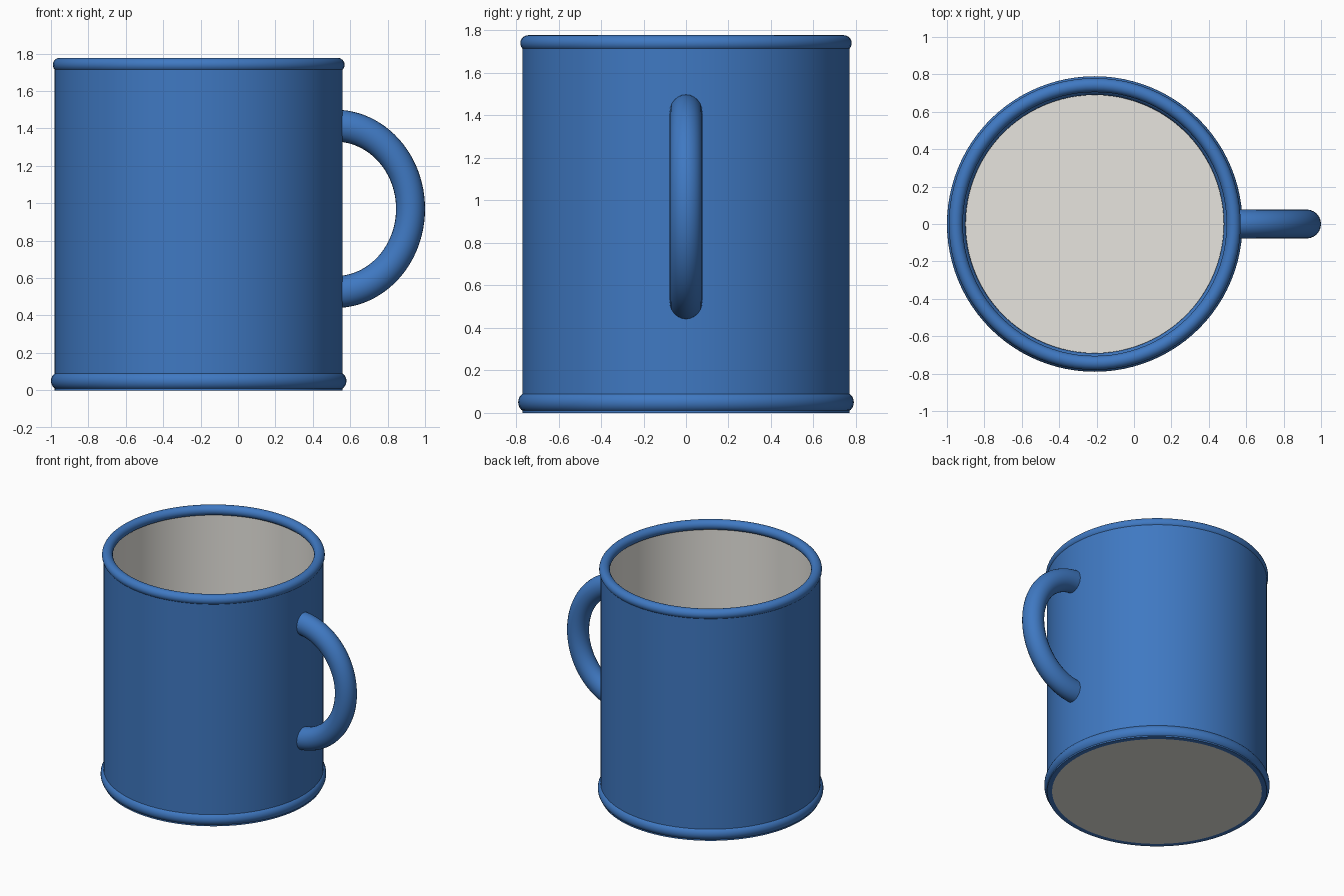
import bpy, bmesh, math
from math import sin, cos, pi

if "Cube" in bpy.data.objects:
    bpy.data.objects.remove(bpy.data.objects["Cube"])

CX = -0.21      # axis of the cup
SEG = 96


def material(name, rgb):
    m = bpy.data.materials.new(name)
    m.diffuse_color = (*rgb, 1)
    m.use_nodes = True
    m.node_tree.nodes["Principled BSDF"].inputs["Base Color"].default_value = m.diffuse_color
    return m


blue = material("blue enamel", (0.05, 0.19, 0.54))
white = material("warm white", (0.85, 0.83, 0.78))


def finish(name, bm, mat):
    me = bpy.data.meshes.new(name)
    bm.to_mesh(me)
    bm.free()
    me.materials.append(mat)
    ob = bpy.data.objects.new(name, me)
    bpy.context.collection.objects.link(ob)
    bpy.context.view_layer.objects.active = ob
    ob.select_set(True)
    bpy.ops.object.shade_smooth_by_angle(angle=math.radians(40))
    ob.select_set(False)
    return ob


def lathe(name, profile, mat, closed=False):
    """Revolve (radius, z) points; radius 0 makes a closed centre."""
    bm = bmesh.new()
    rings = []
    for r, z in profile:
        if r == 0:
            rings.append([bm.verts.new((CX, 0, z))] * SEG)
        else:
            rings.append([bm.verts.new((CX + r * cos(2 * pi * i / SEG),
                                        r * sin(2 * pi * i / SEG), z))
                          for i in range(SEG)])
    pairs = list(zip(rings, rings[1:]))
    if closed:
        pairs.append((rings[-1], rings[0]))
    for a, b in pairs:
        for i in range(SEG):
            j = (i + 1) % SEG
            bm.faces.new(list(dict.fromkeys((a[i], a[j], b[j], b[i]))))
    return finish(name, bm, mat)


def ring(name, major, minor, z, mat):
    n = 24
    pts = [(major + minor * cos(2 * pi * k / n), z + minor * sin(2 * pi * k / n))
           for k in range(n)]
    return lathe(name, pts, mat, closed=True)


# Outer wall with a narrow underside band
lathe("cup_wall", [(0.735, 0), (0.77, 0), (0.77, 1.74)], blue)

# White inside, floor and underside
lathe("cup_lining", [(0.735, 1.74), (0.735, 0.03), (0, 0.03)], white)
lathe("cup_underside", [(0, 0), (0.735, 0)], white)

# Rolled rim and foot
ring("rim", 0.7425, 0.0375, 1.74, blue)
ring("foot_ring", 0.74, 0.05, 0.05, blue)

# Handle: half ring stretched upwards, ends sunk in the wall
bm = bmesh.new()
HX, HZ, MAJOR, MINOR, STRETCH = 0.518, 0.97, 0.4045, 0.0775, 1.1
STEPS, SIDES = 48, 24
loops = []
for s in range(STEPS + 1):
    t = pi * (s / STEPS - 0.5)
    loop = []
    for k in range(SIDES):
        a = 2 * pi * k / SIDES
        d = MAJOR + MINOR * cos(a)
        loop.append(bm.verts.new((max(HX + d * cos(t), 0.54), MINOR * sin(a),
                                  HZ + STRETCH * d * sin(t))))
    loops.append(loop)
for a, b in zip(loops, loops[1:]):
    for k in range(SIDES):
        m = (k + 1) % SIDES
        bm.faces.new((a[k], a[m], b[m], b[k]))
bm.faces.new(loops[0])
bm.faces.new(loops[-1])
bmesh.ops.recalc_face_normals(bm, faces=bm.faces)
finish("handle", bm, blue)
